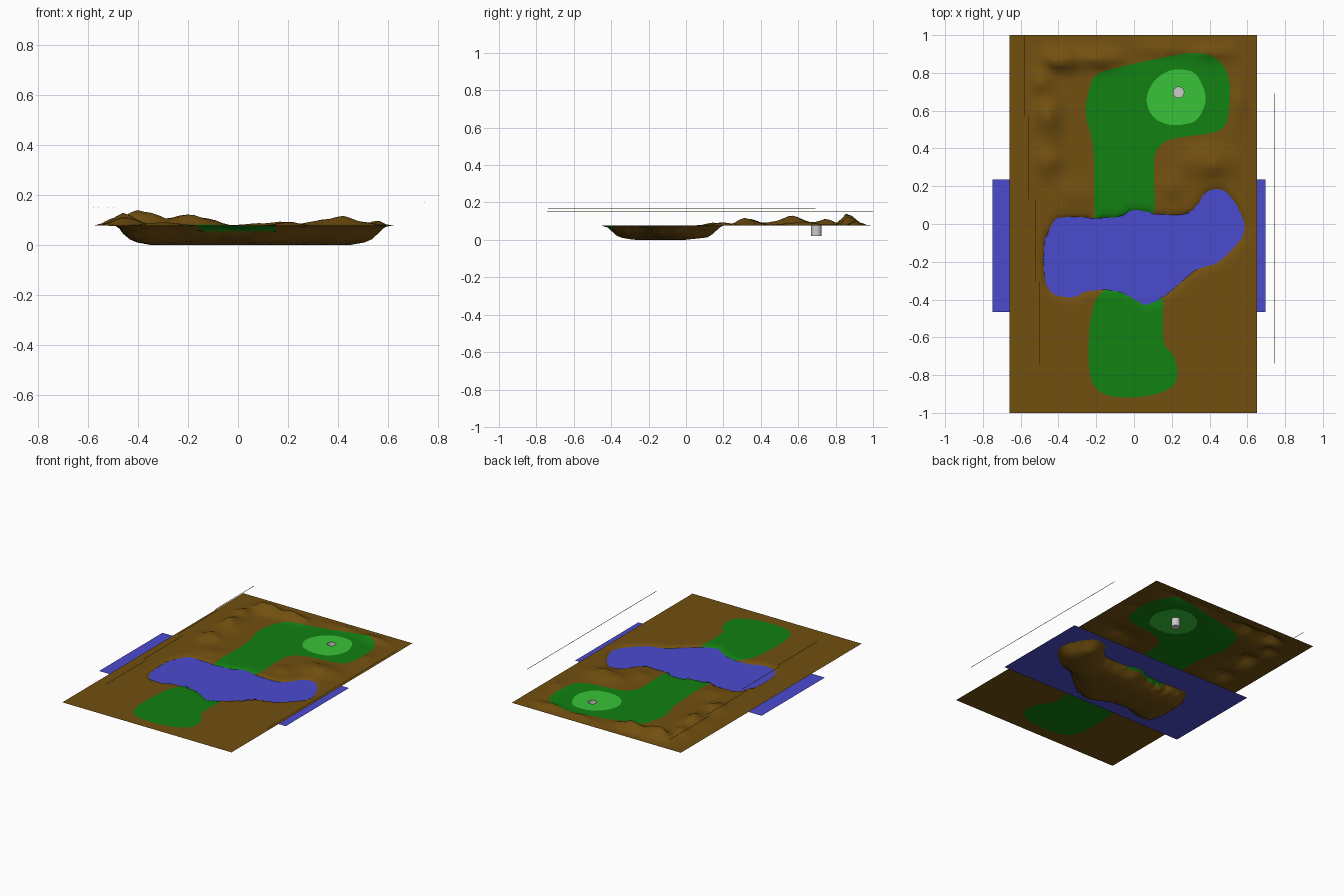
import bpy, bmesh, math
from mathutils import Vector, noise
from mathutils.geometry import delaunay_2d_cdt, interpolate_bezier

if "Cube" in bpy.data.objects:
    bpy.data.objects.remove(bpy.data.objects["Cube"])


def material(name, rgb):
    m = bpy.data.materials.new(name)
    m.diffuse_color = (*rgb, 1)
    m.use_nodes = True
    m.node_tree.nodes["Principled BSDF"].inputs["Base Color"].default_value = m.diffuse_color
    return m


def make_object(name, bm, *mats):
    me = bpy.data.meshes.new(name)
    bm.to_mesh(me)
    bm.free()
    for m in mats:
        me.materials.append(m)
    ob = bpy.data.objects.new(name, me)
    bpy.context.collection.objects.link(ob)
    return ob


def smooth_loop(flat, n=4):
    """Closed smooth outline through a few points."""
    p = [Vector((x, y, 0)) for x, y in zip(flat[::2], flat[1::2])]
    out = []
    for i in range(len(p)):
        a, b, c, d = p[i - 1], p[i], p[(i + 1) % len(p)], p[(i + 2) % len(p)]
        pts = interpolate_bezier(b, b + (c - a) / 6, c - (d - b) / 6, c, n + 1)
        out += [Vector(q[:2]) for q in pts[:-1]]
    return out


def inside(x, y, poly):
    hit = False
    for a, b in zip(poly, poly[1:] + poly[:1]):
        if (a.y > y) != (b.y > y) and x < (b.x - a.x) * (y - a.y) / (b.y - a.y) + a.x:
            hit = not hit
    return hit


def step(t):
    t = max(0.0, min(1.0, t))
    return t * t * (3 - 2 * t)


brown = material("rough_brown", (0.17, 0.08, 0.005))
green = material("fairway_green", (0.006, 0.22, 0.006))
light = material("putting_green", (0.04, 0.55, 0.04))
blue = material("water_blue", (0.07, 0.07, 0.62))

# Outlines seen from the top
pond = smooth_loop([-.47, -.1, -.43, -.01, -.38, .03, -.1, .03, 0, .07, .12, .05, .27, .05,
                    .34, .10, .38, .16, .45, .18, .51, .14, .575, .02, .57, -.06, .5, -.15,
                    .42, -.21, .33, -.24, .16, -.38, .06, -.42, 0, -.39, -.1, -.35,
                    -.24, -.35, -.33, -.385, -.43, -.36, -.47, -.27])
far_fairway = smooth_loop([-.21, .07, -.215, .4, -.255, .58, -.24, .7, -.2, .79, -.08, .83,
                           .1, .87, .3, .905, .43, .88, .5, .78, .505, .62, .48, .52, .4, .48,
                           .2, .45, .12, .39, .105, .3, .11, .1, .09, .047, 0, .06, -.1, .02,
                           -.19, .02])
near_fairway = smooth_loop([-.17, -.36, -.22, -.45, -.24, -.62, -.235, -.78, -.2, -.87,
                            -.1, -.915, .07, -.91, .19, -.87, .23, -.8, .21, -.7, .155, -.62,
                            .155, -.42, .14, -.388, .06, -.41, 0, -.38, -.1, -.34])
putting = smooth_loop([.07, .63, .075, .7, .12, .77, .2, .815, .3, .81, .35, .76, .38, .66,
                       .34, .56, .28, .53, .19, .525, .11, .56])
CUP, CUP_R = Vector((.236, .697)), .028
hole = [CUP + CUP_R * Vector((math.cos(t * math.tau / 24), math.sin(t * math.tau / 24)))
        for t in range(24)]

# Mounds: x, y, width x, width y, height
MOUNDS = [(-.38, .87, .09, .045, .068), (-.18, .875, .09, .04, .05), (.15, .93, .12, .03, .02),
          (.42, .91, .1, .035, .026), (-.45, .56, .06, .1, .05), (-.45, .33, .06, .07, .035),
          (-.49, .75, .05, .06, .03), (.4, .33, .12, .07, .036), (.56, .62, .04, .12, .022),
          (-.3, .16, .09, .06, .014), (.2, .2, .06, .06, .015)]
X0, X1 = -.66, .65


def height(x, y):
    z = .078
    edge = step(min(x - X0, X1 - x) / .12) * step((1 - y) / .09)
    bump = sum(h * math.exp(-((x - a) / w) ** 2 - ((y - b) / d) ** 2)
               for a, b, w, d, h in MOUNDS)
    bump *= 1 + .45 * noise.noise((x * 13, y * 13, 3))
    p = Vector((x, y))
    dist = min((p - q).length for q in pond)
    if not inside(x, y, pond):
        dist = -dist
    z += bump * edge * step((-dist - .01) / .09)
    z -= .066 * step((dist + .025) / .095) + .012 * step((dist - .06) / .08)
    return z


# Ground: one sheet triangulated around the outlines
points, edges = [], []
for loop in (pond, far_fairway, near_fairway, putting, hole):
    k, n = len(points), len(loop)
    points += loop
    edges += [(k + i, k + (i + 1) % n) for i in range(n)]
outline = list(points)
NX, NY = 46, 70
for i in range(NX + 1):
    for j in range(NY + 1):
        p = Vector((X0 + (X1 - X0) * i / NX, -1 + 2 * j / NY))
        if min((p - q).length for q in outline) > .012:
            points.append(p)
verts, _, faces, *_ = delaunay_2d_cdt(points, edges, [], 0, 1e-5)
bm = bmesh.new()
vs = [bm.verts.new((v.x, v.y, height(v.x, v.y))) for v in verts]
for f in faces:
    cx, cy = (sum(verts[i][k] for i in f) / len(f) for k in (0, 1))
    if (Vector((cx, cy)) - CUP).length < CUP_R * .99:
        continue
    face = bm.faces.new([vs[i] for i in f])
    face.smooth = True
    if inside(cx, cy, putting):
        face.material_index = 2
    elif inside(cx, cy, far_fairway) or inside(cx, cy, near_fairway):
        face.material_index = 1
bmesh.ops.delete(bm, geom=[v for v in bm.verts if not v.link_faces], context='VERTS')
bmesh.ops.recalc_face_normals(bm, faces=bm.faces)
if sum(f.normal.z for f in bm.faces) < 0:
    bmesh.ops.reverse_faces(bm, faces=bm.faces)
make_object("course_ground", bm, brown, green, light)

# Water sheet running through the basin
bm = bmesh.new()
bm.faces.new([bm.verts.new((x, y, .069)) for x, y in
              ((-.75, -.465), (.695, -.465), (.695, .235), (-.75, .235))])
make_object("water_sheet", bm, blue)

# Open cup sunk in the putting green
bm = bmesh.new()
bmesh.ops.create_cone(bm, cap_ends=True, segments=24, radius1=CUP_R, radius2=CUP_R, depth=.058)
bmesh.ops.delete(bm, geom=[f for f in bm.faces if f.normal.z > .5], context='FACES_ONLY')
for f in bm.faces:
    f.smooth = abs(f.normal.z) < .5
cup = make_object("hole_cup", bm)
cup.location = (CUP.x, CUP.y, .049)

# Thin wires beside the course: x, y start, y end, z
WIRES = [(-.578, .57, 1, .15), (-.557, .13, .57, .15), (-.52, -.305, .13, .15),
         (-.499, -.742, -.305, .15), (.745, -.738, .692, .17)]
for i, (x, a, b, z) in enumerate(WIRES):
    bm = bmesh.new()
    bmesh.ops.create_cube(bm, size=1)
    bmesh.ops.scale(bm, vec=(.002, b - a, .002), verts=bm.verts)
    wire = make_object(f"side_wire_{i + 1}", bm, brown)
    wire.location = (x, (a + b) / 2, z)
